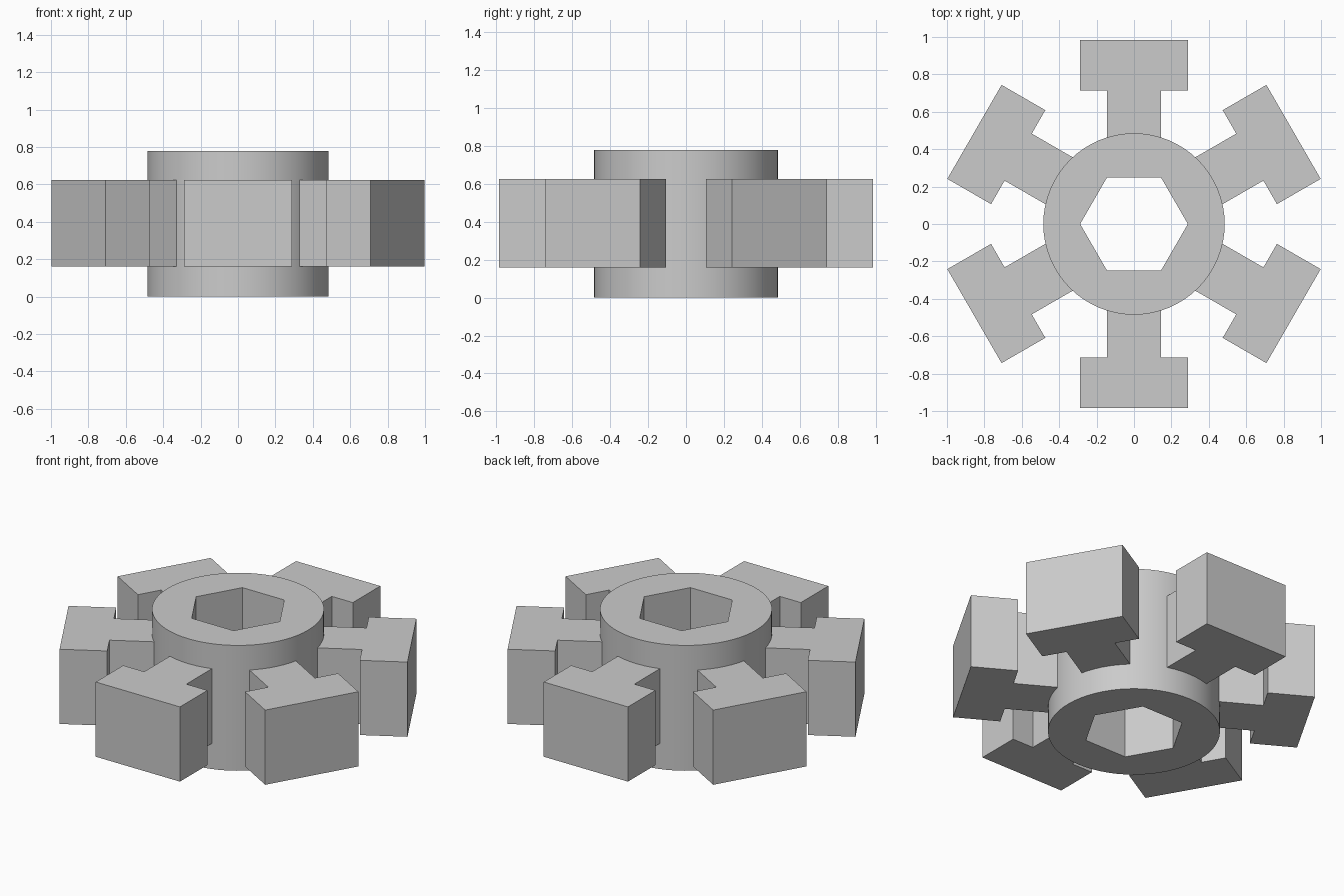
import bpy
import bmesh
from math import cos, sin, radians, tau
from mathutils import Matrix

cube = bpy.data.objects.get("Cube")
if cube:
    bpy.data.objects.remove(cube, do_unlink=True)

HUB_HEIGHT = 0.78
ARM_BOTTOM, ARM_TOP = 0.16, 0.625

grey = bpy.data.materials.new("plain grey")
grey.use_nodes = True
colour = (0.6, 0.6, 0.6, 1)
grey.diffuse_color = colour
grey.node_tree.nodes["Principled BSDF"].inputs["Base Color"].default_value = colour


def circle(radius, sides):
    return [(radius * cos(tau * i / sides), radius * sin(tau * i / sides))
            for i in range(sides)]


def prism(name, profile, bottom, top, angle=0):
    """Extrude a flat outline upward, turned about the z axis."""
    bm = bmesh.new()
    face = bm.faces.new([bm.verts.new((x, y, bottom)) for x, y in profile])
    result = bmesh.ops.extrude_face_region(bm, geom=[face])
    raised = [v for v in result["geom"] if isinstance(v, bmesh.types.BMVert)]
    bmesh.ops.translate(bm, verts=raised, vec=(0, 0, top - bottom))
    # The starting face must remain as the underside of a closed solid
    if not face.is_valid:
        bmesh.ops.holes_fill(bm, edges=[e for e in bm.edges if e.is_boundary])
    bmesh.ops.recalc_face_normals(bm, faces=bm.faces)
    bm.transform(Matrix.Rotation(angle, 4, "Z"))
    mesh = bpy.data.meshes.new(name)
    bm.to_mesh(mesh)
    bm.free()
    mesh.materials.append(grey)
    obj = bpy.data.objects.new(name, mesh)
    bpy.context.collection.objects.link(obj)
    return obj


# Round hub with a hexagonal bore
hub = prism("hub", circle(0.485, 64), 0, HUB_HEIGHT)
bore = prism("bore_cutter", circle(0.288, 6), -0.1, HUB_HEIGHT + 0.1)
cut = hub.modifiers.new("bore", "BOOLEAN")
cut.operation = "DIFFERENCE"
cut.solver = "EXACT"
cut.object = bore
bpy.ops.object.select_all(action="DESELECT")
hub.select_set(True)
bpy.context.view_layer.objects.active = hub
bpy.ops.object.modifier_apply(modifier=cut.name)
bpy.data.objects.remove(bore, do_unlink=True)
bpy.ops.object.shade_smooth_by_angle(angle=radians(30))

# Six T-shaped arms: a narrow stem rooted in the hub and a wide head
half = [(0.145, 0.44), (0.145, 0.715), (0.29, 0.715), (0.29, 0.985)]
tee = half + [(-x, y) for x, y in reversed(half)]
for i in range(6):
    prism(f"arm_{i + 1}", tee, ARM_BOTTOM, ARM_TOP, tau * i / 6)
